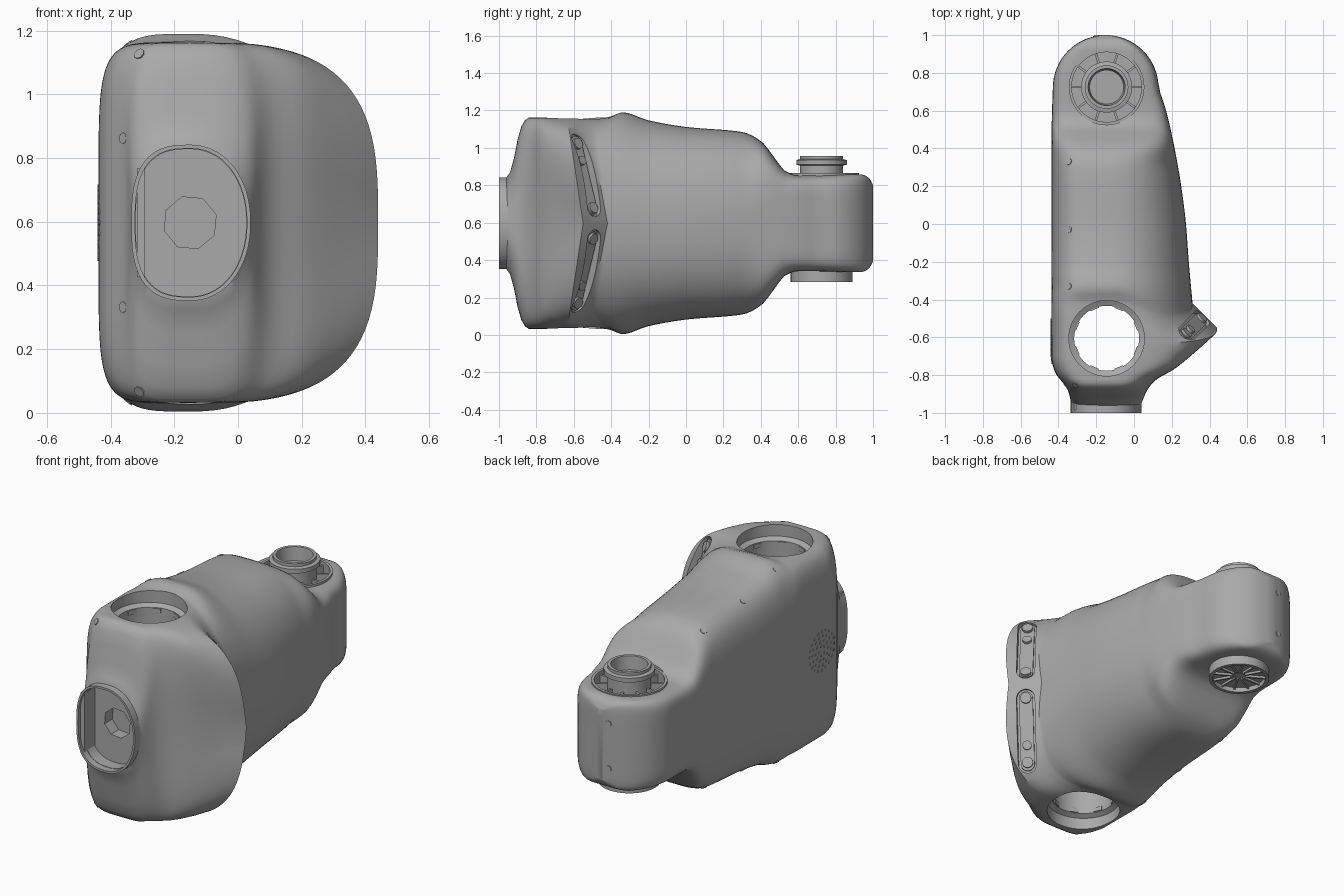
import bpy, bmesh, math
from mathutils import Vector, Matrix
from mathutils.bvhtree import BVHTree

cube = bpy.data.objects.get("Cube")
if cube:
    bpy.data.objects.remove(cube, do_unlink=True)

grey = bpy.data.materials.new("satin grey")
grey.use_nodes = True
grey.diffuse_color = (0.4, 0.4, 0.4, 1)
grey.node_tree.nodes["Principled BSDF"].inputs["Base Color"].default_value = (0.4, 0.4, 0.4, 1)

CX, MID = -0.15, 0.597          # long axis of the body
HOLE = Vector((-0.145, -0.605, 0))
PIVOT = Vector((-0.145, 0.725, 0))


def finish(name, bm):
    bmesh.ops.recalc_face_normals(bm, faces=bm.faces)
    mesh = bpy.data.meshes.new(name)
    bm.to_mesh(mesh)
    bm.free()
    mesh.materials.append(grey)
    ob = bpy.data.objects.new(name, mesh)
    bpy.context.scene.collection.objects.link(ob)
    soften(ob)
    return ob


def soften(ob):
    bpy.ops.object.select_all(action='DESELECT')
    ob.select_set(True)
    bpy.context.view_layer.objects.active = ob
    bpy.ops.object.shade_smooth_by_angle(angle=math.radians(35))


def loft(name, rings, closed=False):
    """Skin a list of equal point loops; cap the ends unless closed."""
    bm = bmesh.new()
    loops = [[bm.verts.new(p) for p in ring] for ring in rings]
    pairs = list(zip(loops, loops[1:])) + ([(loops[-1], loops[0])] if closed else [])
    n = len(loops[0])
    for a, b in pairs:
        for i in range(n):
            j = (i + 1) % n
            bm.faces.new((a[i], a[j], b[j], b[i]))
    if not closed:
        bm.faces.new(loops[0])
        bm.faces.new(loops[-1])
    return finish(name, bm)


def lathe(name, profile, centre, closed=True, n=48):
    """Spin (radius, z) pairs around a vertical axis."""
    turn = [2 * math.pi * i / n for i in range(n)]
    return loft(name, [[centre + Vector((r * math.cos(t), r * math.sin(t), z)) for t in turn]
                       for r, z in profile], closed)


def tube(name, outer, inner, low, high, centre):
    return lathe(name, [(outer, low), (outer, high), (inner, high), (inner, low)], centre)


def disc(name, radius, low, high, centre, n=32):
    return lathe(name, [(radius, low), (radius, high)], centre, False, n)


def box(name, size, matrix):
    bm = bmesh.new()
    bmesh.ops.create_cube(bm, size=1, matrix=matrix @ Matrix.Diagonal((*size, 1)))
    return finish(name, bm)


def curve(keys, y):
    """Smooth monotone interpolation through (y, value) keys."""
    if y <= keys[0][0]:
        return keys[0][1]
    slopes = [(b[1] - a[1]) / (b[0] - a[0]) for a, b in zip(keys, keys[1:])]
    tan = [slopes[0]] + [2 * a * b / (a + b) if a * b > 0 else 0
                         for a, b in zip(slopes, slopes[1:])] + [slopes[-1]]
    for k, (a, b) in enumerate(zip(keys, keys[1:])):
        if y <= b[0]:
            w = b[0] - a[0]
            t = (y - a[0]) / w
            return (a[1] * (1 + 2 * t) * (1 - t) ** 2 + b[1] * t * t * (3 - 2 * t)
                    + w * t * (1 - t) * (tan[k] * (1 - t) - tan[k + 1] * t))
    return keys[-1][1]


def oval(left, right, half, pl, pr, n=96):
    """Superellipse section with separate left and right halves."""
    pts = []
    for i in range(n):
        c, s = math.cos(2 * math.pi * i / n), math.sin(2 * math.pi * i / n)
        p, reach = (pr, right - CX) if c > 0 else (pl, CX - left)
        pts.append((CX + math.copysign(reach * abs(c) ** (2 / p), c),
                    math.copysign(half * abs(s) ** (2 / p), s)))
    return pts


# Body profiles along y
HALF = [(-.96, .245), (-.935, .285), (-.9, .45), (-.87, .54), (-.84, .565), (-.42, .567),
        (-.34, .593), (-.2, .55), (0, .515), (.3, .488), (.4, .44), (.47, .355), (.53, .28),
        (.6, .256), (.93, .262), (.975, .245), (1, .205)]
LEFT = [(-.96, -.33), (-.88, -.35), (-.78, -.42), (-.7, -.438), (.5, -.436), (.72, -.43)]
RIGHT = [(-.96, .035), (-.88, .07), (-.83, .11), (-.76, .21), (-.63, .355), (-.55, .44)]
TAIL = [(-.42, .31), (-.2, .29), (0, .275), (.2, .25), (.4, .215), (.6, .17), (.72, .13)]
ROUND_L = [(-.96, 2.6), (-.86, 5), (-.7, 6), (-.45, 6), (-.32, 4), (.3, 4), (.6, 8)]
ROUND_R = [(-.96, 2.1), (-.87, 3.5), (-.76, 4.5), (-.64, 3.7), (-.55, 3.1), (-.42, 2.6),
           (-.32, 2.3), (.3, 2.4), (.6, 7)]


def section(y):
    left = curve(LEFT, y)
    right = curve(RIGHT, y) if y <= -.55 else curve(TAIL, y)
    if -.55 < y < -.42:
        right = .44 - (y + .55)
    if y > .72:
        reach = math.sqrt(max(.0784 - (y - .72) ** 2, .0004))
        left, right = CX - reach, CX + reach
    ring = []
    fade = max(0, 1 - abs(y + .45) / .4)
    for x, z in oval(left, right, curve(HALF, y), curve(ROUND_L, y), curve(ROUND_R, y)):
        bend = .2 * fade * abs(z) * min(1, max(0, (x + .05) / .25))
        ring.append((x, y - bend, z + MID))
    return ring


steps = [-.96 + .02 * i for i in range(20)] + [-.55, -.506, -.463, -.42]
steps += [-.4 + .028 * i for i in range(40)]
steps += [.72 + .28 * math.sin(math.pi * i / 32) for i in range(1, 17)]
body = loft("body", [section(y) for y in sorted(steps)])
surface = BVHTree.FromObject(body, bpy.context.evaluated_depsgraph_get())


def cast(origin, direction):
    hit = surface.ray_cast(Vector(origin), Vector(direction))
    return hit[0], hit[1]


def port_ring(y, shrink):
    return [(x, y, z + MID) for x, z in oval(-.335 + shrink, .04 - shrink, .245 - shrink, 2.8, 2.1)]


def capsule(name, a, b, out, radius, low, high):
    """Rounded bar from a to b, extruded along the outward direction."""
    d = (b - a).normalized()
    side = d.cross(out)
    loop = []
    for end, sign in ((b, 1), (a, -1)):
        for i in range(13):
            t = math.pi * i / 12
            loop.append(end + radius * sign * (side * math.cos(t) + d * math.sin(t)))
    return loft(name, [[p + out * h for p in loop] for h in (low, high)])


# Cutters: through hole, front port, pivot seat, side slots
cutters = [lathe("hole_cutter", [(.2, -.1), (.2, .1), (.172, .115), (.172, 1.08),
                                 (.2, 1.095), (.2, 1.3)], HOLE, False),
           loft("port_cutter", [port_ring(-1.1, .014), port_ring(-.89, .014)]),
           tube("seat_cutter", .2, .112, .8, .95, PIVOT),
           loft("eye_cutter", [[(CX + .085 * math.cos(i * math.pi / 4 + .3), y,
                                 MID + .085 * math.sin(i * math.pi / 4 + .3)) for i in range(8)]
                               for y in (-1, -.82)])]
slots = []
for sign in (1, -1):
    a, _ = cast((2, -.492, MID + sign * .085), (-1, 0, 0))
    b, _ = cast((2, -.575, MID + sign * .435), (-1, 0, 0))
    d = (b - a).normalized()
    out = Vector((1, 1, 0))
    out = (out - d * out.dot(d)).normalized()
    slots.append((a, b, out))
    cutters.append(capsule("slot_cutter", a, b, out, .05, -.03, .2))

for cutter in cutters:
    cutter.hide_render = True
    mod = body.modifiers.new(cutter.name, 'BOOLEAN')
    mod.operation, mod.solver, mod.object = 'DIFFERENCE', 'EXACT', cutter
bpy.context.view_layer.update()
cut = bpy.data.meshes.new_from_object(body.evaluated_get(bpy.context.evaluated_depsgraph_get()))
body.modifiers.clear()
body.data = cut
for cutter in cutters:
    bpy.data.objects.remove(cutter, do_unlink=True)
soften(body)

# Front port rim and its inner strip
loft("port_rim", [port_ring(-.94, 0), port_ring(-1, 0), port_ring(-1, .012),
                  port_ring(-.94, .012)], True)
box("port_strip", (.025, .1, .34), Matrix.Translation((-.305, -.935, MID)))

# Slot trays with sensor buttons
for a, b, out in slots:
    capsule("slot_frame", a, b, out, .038, -.035, -.015)
    for f, r in ((0, .03), (.72, .025), (.98, .03)):
        ob = disc("slot_button", r, -.02, 0, Vector())
        ob.matrix_world = (Matrix.Translation(a.lerp(b, f))
                           @ out.to_track_quat('Z', 'Y').to_matrix().to_4x4())

# Lugs inside the through hole
for z in (.13, 1.065):
    for i in range(8):
        turn = Matrix.Rotation(math.pi * (i + .5) / 4, 4, 'Z') @ Matrix.Translation((.172, 0, z))
        box("hole_lug", (.014, .05, .025), Matrix.Translation(HOLE) @ turn)

# Pivot stub on top, with spokes in its seat
lathe("pivot_stub", [(.115, .79), (.115, .905), (.135, .91), (.135, .935), (.115, .94),
                     (.115, .957), (.098, .957), (.09, .88), (.001, .88), (.001, .79)], PIVOT)
tube("seat_ring", .2, .185, .8, .865, PIVOT)
for i in range(10):
    turn = Matrix.Rotation(math.pi * i / 5, 4, 'Z') @ Matrix.Translation((.155, 0, .82))
    box("seat_spoke", (.085, .012, .05), Matrix.Translation(PIVOT) @ turn)

# Pivot foot below, with radial ribs
tube("foot_ring", .165, .145, .283, .36, PIVOT)
disc("foot_cap", .15, .31, .36, PIVOT)
for i in range(12):
    turn = Matrix.Rotation(math.pi * i / 6, 4, 'Z') @ Matrix.Translation((.09, 0, .305))
    box("foot_rib", (.11, .01, .016), Matrix.Translation(PIVOT) @ turn)


def stud(name, radius, origin, direction):
    p, n = cast(origin, direction)
    if p:
        ob = disc(name, radius, -.004, .003, Vector(), 8)
        ob.matrix_world = Matrix.Translation(p) @ n.to_track_quat('Z', 'Y').to_matrix().to_4x4()


# Screw plugs along the seam edges
for y in (.33, -.03, -.33):
    for z, way in ((3, -1), (-3, 1)):
        stud("screw_plug", .018, (-.345, y, z), (0, 0, way))
for x, dz in ((-.31, .53), (-.36, .265)):
    for sign in (1, -1):
        stud("screw_plug", .018, (x, -3, MID + sign * dz), (0, 1, 0))
for sign in (1, -1):
    stud("rear_plug", .018, (-.2, 3, MID + sign * .13), (0, -1, 0))

# Speaker grille on the flat side
for ring in range(1, 5):
    for i in range(ring * 5):
        t = 2 * math.pi * i / (ring * 5)
        stud("grille_dot", .008, (-3, -.62 + .028 * ring * math.cos(t),
                                  MID + .028 * ring * math.sin(t)), (1, 0, 0))
